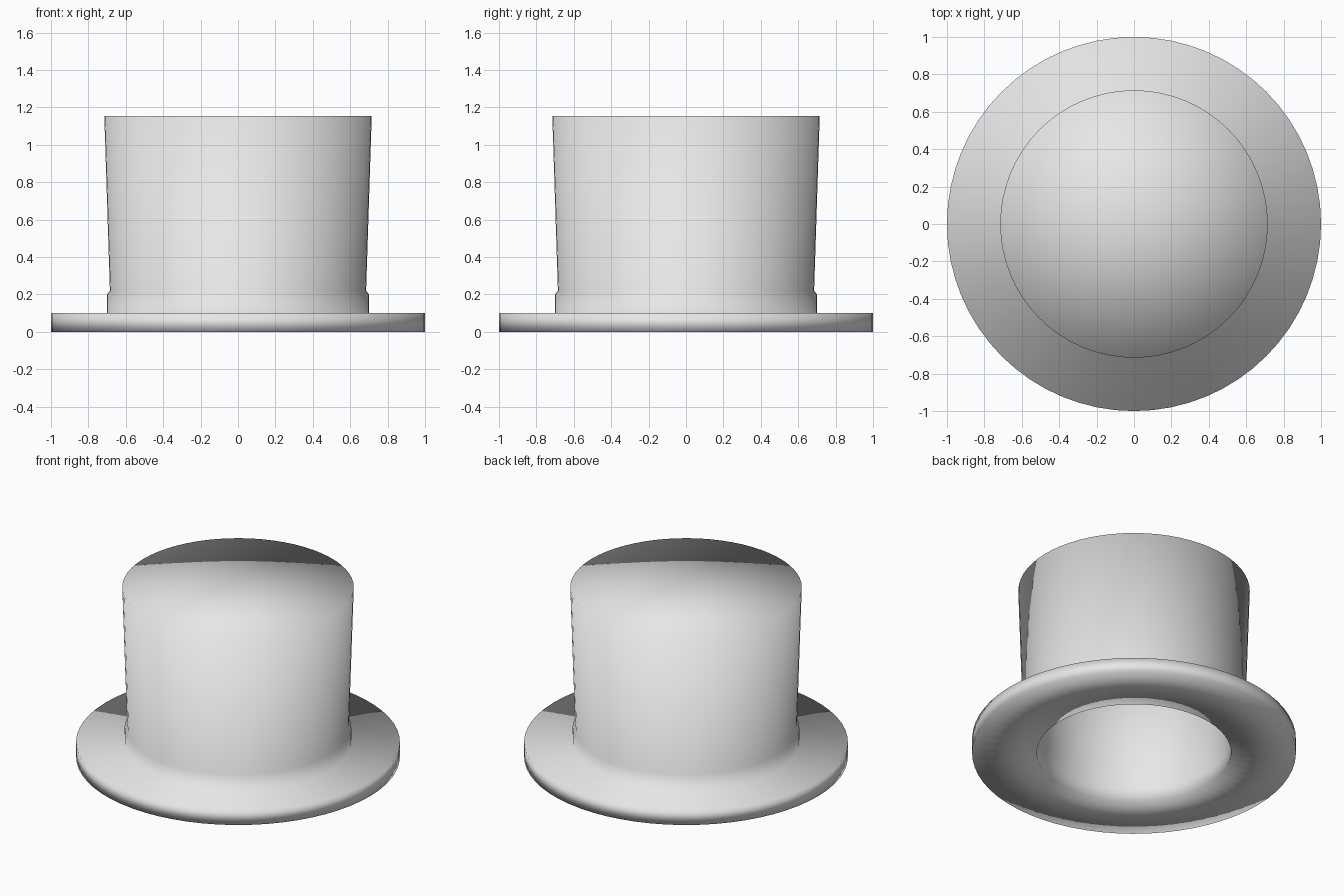
import bpy
import bmesh
from math import cos, sin, tau

cube = bpy.data.objects.get("Cube")
if cube:
    bpy.data.objects.remove(cube, do_unlink=True)

SEGMENTS = 64

# Single plain colour
grey = bpy.data.materials.new("light_grey")
grey.use_nodes = True
colour = (0.8, 0.8, 0.8, 1)
grey.diffuse_color = colour
grey.node_tree.nodes["Principled BSDF"].inputs["Base Color"].default_value = colour


def lathe(name, profile, material):
    """Revolve (radius, height) points round z; radius 0 makes a pole."""
    bm = bmesh.new()
    rings = []
    for r, z in profile:
        count = SEGMENTS if r else 1
        rings.append([bm.verts.new((r * cos(tau * i / count), r * sin(tau * i / count), z))
                      for i in range(count)])
    for a, b in zip(rings, rings[1:]):
        for i in range(SEGMENTS):
            j = (i + 1) % SEGMENTS
            if len(a) == 1:
                bm.faces.new((a[0], b[j], b[i]))
            elif len(b) == 1:
                bm.faces.new((a[i], a[j], b[0]))
            else:
                bm.faces.new((a[i], a[j], b[j], b[i]))
    bmesh.ops.recalc_face_normals(bm, faces=bm.faces)
    for face in bm.faces:
        face.smooth = True
    mesh = bpy.data.meshes.new(name)
    bm.to_mesh(mesh)
    bm.free()
    mesh.materials.append(material)
    obj = bpy.data.objects.new(name, mesh)
    bpy.context.collection.objects.link(obj)
    return obj


# Hollow lining, from the inner ceiling down to the opening
lining = [(0, 1.055), (0.615, 1.055), (0.59, 0.21), (0.6, 0.1), (0.6, 0)]
# Flat round brim
brim = [(1, 0), (1, 0.1)]
# Band at the base, then the crown flaring up to a flat top
band = [(0.7, 0.1), (0.7, 0.2)]
crown = [(0.685, 0.22), (0.715, 1.155), (0, 1.155)]

lathe("top_hat", lining + brim + band + crown, grey)
